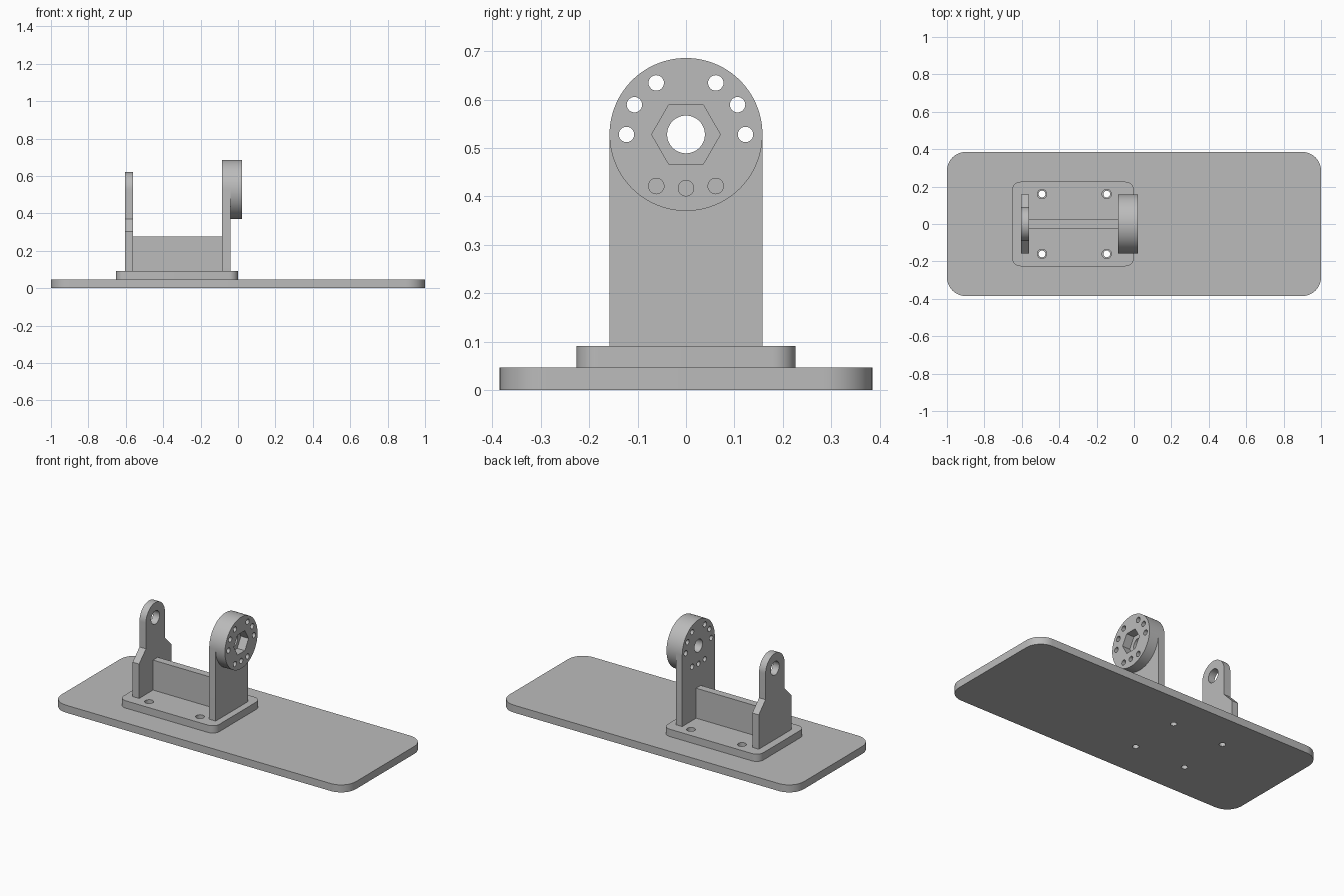
import bpy, bmesh
from math import sin, cos, pi, radians
from mathutils import Vector

cube = bpy.data.objects.get("Cube")
if cube:
    bpy.data.objects.remove(cube, do_unlink=True)

GREY = (0.5, 0.5, 0.5, 1.0)
grey = bpy.data.materials.new("plain grey")
grey.use_nodes = True
grey.diffuse_color = GREY
grey.node_tree.nodes["Principled BSDF"].inputs["Base Color"].default_value = GREY


def arc(cu, cv, r, a0, a1, n):
    """Points on an arc, both ends included (degrees)."""
    angles = [radians(a0 + (a1 - a0) * i / n) for i in range(n + 1)]
    return [(cu + r * cos(a), cv + r * sin(a)) for a in angles]


def circle(cu, cv, r, n=48):
    return arc(cu, cv, r, 0, 360, n)[:-1]


def rounded_rect(u0, u1, v0, v1, r):
    return (arc(u1 - r, v1 - r, r, 0, 90, 12) + arc(u0 + r, v1 - r, r, 90, 180, 12)
            + arc(u0 + r, v0 + r, r, 180, 270, 12) + arc(u1 - r, v0 + r, r, 270, 360, 12))


def prism(name, profile, axis, lo, hi):
    """Extrude a profile: (y, z) along x, or (x, y) along z."""
    place = (lambda p: Vector((lo, *p))) if axis == "x" else (lambda p: Vector((*p, lo)))
    step = Vector((hi - lo, 0, 0)) if axis == "x" else Vector((0, 0, hi - lo))
    bm = bmesh.new()
    face = bm.faces.new([bm.verts.new(place(p)) for p in profile])
    new = bmesh.ops.extrude_face_region(bm, geom=[face])["geom"]
    bmesh.ops.translate(bm, vec=step, verts=[v for v in new if isinstance(v, bmesh.types.BMVert)])
    bmesh.ops.recalc_face_normals(bm, faces=bm.faces)
    mesh = bpy.data.meshes.new(name)
    bm.to_mesh(mesh)
    bm.free()
    mesh.materials.append(grey)
    obj = bpy.data.objects.new(name, mesh)
    bpy.context.collection.objects.link(obj)
    return obj


def drill(obj, axis, lo, hi, profiles):
    """Cut each profile out of the part, then discard the cutters."""
    cutters = [prism("hole_cutter", p, axis, lo, hi) for p in profiles]
    bpy.context.view_layer.objects.active = obj
    for cutter in cutters:
        cutter.hide_render = True
        mod = obj.modifiers.new("hole", "BOOLEAN")
        mod.operation, mod.solver, mod.object = "DIFFERENCE", "EXACT", cutter
        bpy.ops.object.modifier_apply(modifier=mod.name)
    for cutter in cutters:
        bpy.data.meshes.remove(cutter.data)


AXLE_Z = 0.528
HUB_R = 0.158
PLATE_TOP = 0.091

# Base and mounting plate with four screw holes
base = prism("base_plate", rounded_rect(-1, 1, -0.385, 0.385, 0.1), "z", 0, 0.046)
mount = prism("mounting_plate", rounded_rect(-0.652, 0, -0.226, 0.226, 0.046), "z", 0.046, PLATE_TOP)
screws = [(x, y) for x in (-0.492, -0.146) for y in (-0.16, 0.16)]
drill(base, "z", -0.1, 0.2, [circle(x, y, 0.018, 32) for x, y in screws])
drill(mount, "z", -0.1, 0.2, [circle(x, y, 0.025, 32) for x, y in screws])

# Tall support with a round top, and the hub disc on its outer face
arch = [(HUB_R, PLATE_TOP)] + arc(0, AXLE_Z, HUB_R, 0, 180, 48) + [(-HUB_R, PLATE_TOP)]
support = prism("hub_support", arch, "x", -0.085, -0.041)
hub = prism("hub_disc", circle(0, AXLE_Z, HUB_R, 96), "x", -0.041, 0.022)

# Ring of small holes, axle hole and hexagonal nut pocket
ring = [circle(0.123 * cos(radians(a)), AXLE_Z + 0.123 * sin(radians(a)), 0.016, 24)
        for a in (0, 30, 60, 120, 150, 180, 240, 300)]
ring.append(circle(0, AXLE_Z - 0.111, 0.016, 24))
axle = circle(0, AXLE_Z, 0.039)
drill(support, "x", -0.2, 0.1, ring + [axle])
drill(hub, "x", -0.2, 0.1, ring + [axle])
drill(hub, "x", -0.03, 0.1, [circle(0, AXLE_Z, 0.071, 6)])

# Slim bearing bracket with sloped shoulders
TOP_R = 0.092
outline = ([(HUB_R, PLATE_TOP), (HUB_R, 0.302), (TOP_R, 0.37)]
           + arc(0, AXLE_Z, TOP_R, 0, 180, 40)
           + [(-TOP_R, 0.37), (-HUB_R, 0.302), (-HUB_R, PLATE_TOP)])
bracket = prism("bearing_bracket", outline, "x", -0.605, -0.561)
drill(bracket, "x", -0.7, -0.5, [circle(0, AXLE_Z, 0.041)])

# Rib joining the two uprights
rib = prism("connecting_rib", [(-0.023, PLATE_TOP), (0.023, PLATE_TOP), (0.023, 0.275), (-0.023, 0.275)],
            "x", -0.561, -0.085)

# Smooth the round walls, keep edges crisp
bpy.ops.object.select_all(action="DESELECT")
for part in (base, mount, support, hub, bracket, rib):
    part.select_set(True)
bpy.context.view_layer.objects.active = base
bpy.ops.object.shade_smooth_by_angle(angle=radians(30))
